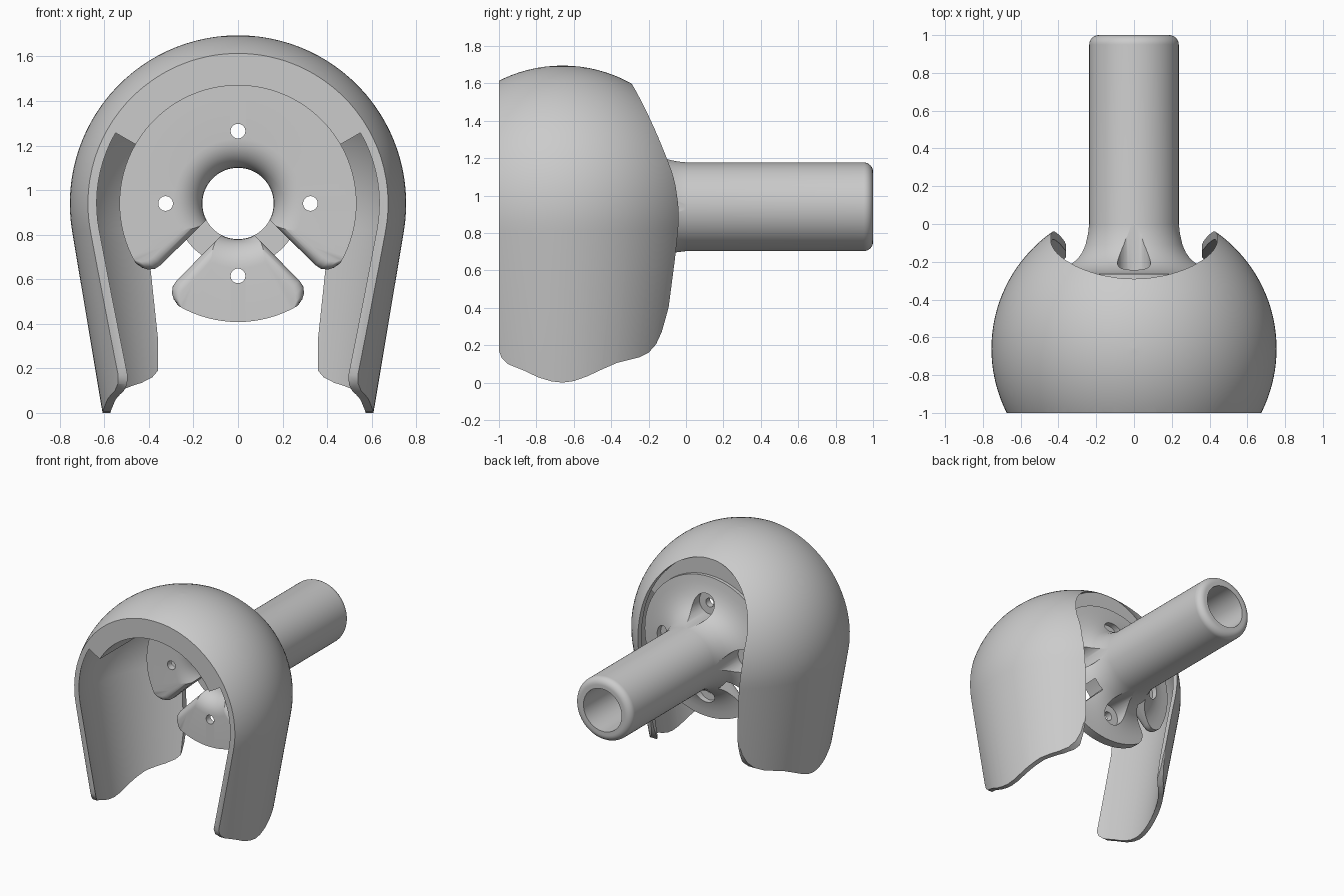
import bpy, bmesh
from math import sin, cos, tan, pi, radians, sqrt

if "Cube" in bpy.data.objects:
    bpy.data.objects.remove(bpy.data.objects["Cube"], do_unlink=True)

AXIS_Z = 0.94       # height of the bore axis
HOOD_Y = -0.66      # depth of the hood's vertical axis
R_OUT, R_IN = 0.755, 0.72

grey = bpy.data.materials.new("plain_grey")
grey.use_nodes = True
grey.diffuse_color = (0.6, 0.6, 0.6, 1)
grey.node_tree.nodes["Principled BSDF"].inputs["Base Color"].default_value = (0.6, 0.6, 0.6, 1)


def loft(name, rings, closed=False):
    """Skin equal-length point loops; cap the ends unless closed."""
    bm = bmesh.new()
    loops = [[bm.verts.new(p) for p in ring] for ring in rings]
    n = len(loops[0])
    pairs = list(zip(loops, loops[1:])) + ([(loops[-1], loops[0])] if closed else [])
    for a, b in pairs:
        for i in range(n):
            j = (i + 1) % n
            bm.faces.new((a[i], a[j], b[j], b[i]))
    if not closed:
        bm.faces.new(loops[0])
        bm.faces.new(loops[-1])
    bmesh.ops.recalc_face_normals(bm, faces=bm.faces)
    mesh = bpy.data.meshes.new(name)
    bm.to_mesh(mesh)
    bm.free()
    obj = bpy.data.objects.new(name, mesh)
    bpy.context.collection.objects.link(obj)
    obj.data.materials.append(grey)
    return obj


def lathe_y(name, profile, start=0, end=360, steps=96):
    """Turn a closed (radius, y) profile about the bore axis."""
    full = end - start == 360
    angles = [radians(start + (end - start) * i / steps) for i in range(steps + (not full))]
    rings = [[(r * cos(a), y, AXIS_Z + r * sin(a)) for r, y in profile] for a in angles]
    return loft(name, rings, full)


def cut(obj, cutter, operation='DIFFERENCE'):
    mod = obj.modifiers.new("cut", 'BOOLEAN')
    mod.object, mod.operation, mod.solver = cutter, operation, 'EXACT'
    bpy.context.view_layer.objects.active = obj
    bpy.ops.object.modifier_apply(modifier=mod.name)
    bpy.data.objects.remove(cutter, do_unlink=True)


def rod(radius, x, z, y0, y1, sides=32):
    """Cylinder along y, used as a cutter."""
    ring = [(x + radius * cos(2 * pi * i / sides), z + radius * sin(2 * pi * i / sides))
            for i in range(sides)]
    return loft("rod_cutter", [[(px, y, pz) for px, pz in ring] for y in (y0, y1)])


# Hood: thin dome running into a tapering skirt, turned about a vertical axis
def dome_profile(radius, bottom=-0.1, steps=28):
    tilt, top = radians(9.5), pi / 2 - 0.0015
    arc = [top - (top + tilt) * i / steps for i in range(steps + 1)]
    points = [(radius * cos(a), AXIS_Z + radius * sin(a)) for a in arc]
    r, z = points[-1]
    return points + [(r - (z - bottom) * tan(tilt), bottom)]


shell = dome_profile(R_OUT) + dome_profile(R_IN)[::-1]
turns = [2 * pi * i / 128 for i in range(128)]
hood = loft("hood", [[(r * cos(t), HOOD_Y + r * sin(t), z) for r, z in shell]
                     for t in turns], True)

# Side outline: flat front, wavy lower edge, rounded rear corner
outline = [(-1, 0.17), (-0.985, 0.13), (-0.95, 0.098), (-0.87, 0.066), (-0.79, 0.028),
           (-0.72, 0.007), (-0.66, 0), (-0.6, 0.008), (-0.53, 0.033), (-0.45, 0.07),
           (-0.37, 0.105), (-0.25, 0.135), (-0.2, 0.16), (-0.16, 0.205), (-0.13, 0.27),
           (-0.11, 0.34), (-0.08, 0.45), (0.3, 0.8), (0.3, 2), (-1, 2)]
cut(hood, loft("outline_cutter", [[(x, y, z) for y, z in outline] for x in (-1, 1)]), 'INTERSECT')

# Rear archway for the stem
arch = [(0.44 * cos(pi * i / 40), 1.158 + 0.44 * sin(pi * i / 40)) for i in range(41)]
skirt = [(0.438, 1), (0.425, 0.88), (0.393, 0.65), (0.36, 0.34), (0.355, -0.3)]
arch += [(-x, z) for x, z in skirt] + skirt[::-1]
cut(hood, loft("arch_cutter", [[(x, y, z) for x, z in arch] for y in (-0.6, 0.4)]))

# Thick liner bridging the upper hood and the mounting plate
R_LINER, LINER_BACK = 0.753, -0.29
liner = [(0.53, -1)]
for i in range(21):
    y = -1 + (LINER_BACK + 1) * i / 20
    liner.append((sqrt(R_LINER ** 2 - (y - HOOD_Y) ** 2), y))
liner.append((0.53, LINER_BACK))
upper_liner = lathe_y("upper_liner", liner, 30, 150, 60)

# Mounting plate and hollow stem in one turned body
FRONT, BORE, STEM = -0.335, 0.16, 0.237
quarter = [pi / 2 * i / 8 for i in range(9)]
body = [(0.532, FRONT)]
body += [(0.29 - 0.13 * sin(a), FRONT + 0.13 * (1 - cos(a))) for a in quarter]
body.append((BORE, 1))
body += [(STEM - 0.05 * (1 - cos(a)), 0.95 + 0.05 * sin(a)) for a in reversed(quarter)]
body += [(STEM, 0), (0.245, -0.05), (0.262, -0.11), (0.283, -0.15), (0.31, -0.185),
         (0.345, -0.213), (0.385, -0.234), (0.43, -0.249), (0.48, -0.259), (0.532, -0.265)]
mount = lathe_y("plate_and_stem", body)

# Screw holes and round pockets behind them
for i in range(4):
    x, z = 0.325 * cos(pi / 2 * i), AXIS_Z + 0.325 * sin(pi / 2 * i)
    cut(mount, rod(0.087, x, z, -0.285, 0.1, 48))
    cut(mount, rod(0.033, x, z, -0.5, 0))

# Two diagonal slots with rounded lips and flared outer ends
LIP = 0.05
half = [(0.05, 0.047), (0.44, 0.05), (0.47, 0.056), (0.495, 0.075), (0.508, 0.1),
        (0.515, 0.14), (0.6, 0.2)]
layers = [(-0.4, LIP)]
layers += [(FRONT + LIP * (1 - cos(a)), LIP * (1 - sin(a))) for a in quarter]
layers.append((-0.15, 0))
for side in (-1, 1):
    rings = []
    for y, grow in layers:
        ring = [(u, w + grow) for u, w in half] + [(u, -w - grow) for u, w in reversed(half)]
        rings.append([(side * (u + w) / sqrt(2), y, AXIS_Z + (w - u) / sqrt(2)) for u, w in ring])
    cut(mount, loft("slot_cutter", rings))

# Smooth shading with crisp edges
bpy.ops.object.select_all(action='DESELECT')
for obj in (hood, upper_liner, mount):
    obj.select_set(True)
    bpy.context.view_layer.objects.active = obj
bpy.ops.object.shade_smooth_by_angle(angle=radians(32))
